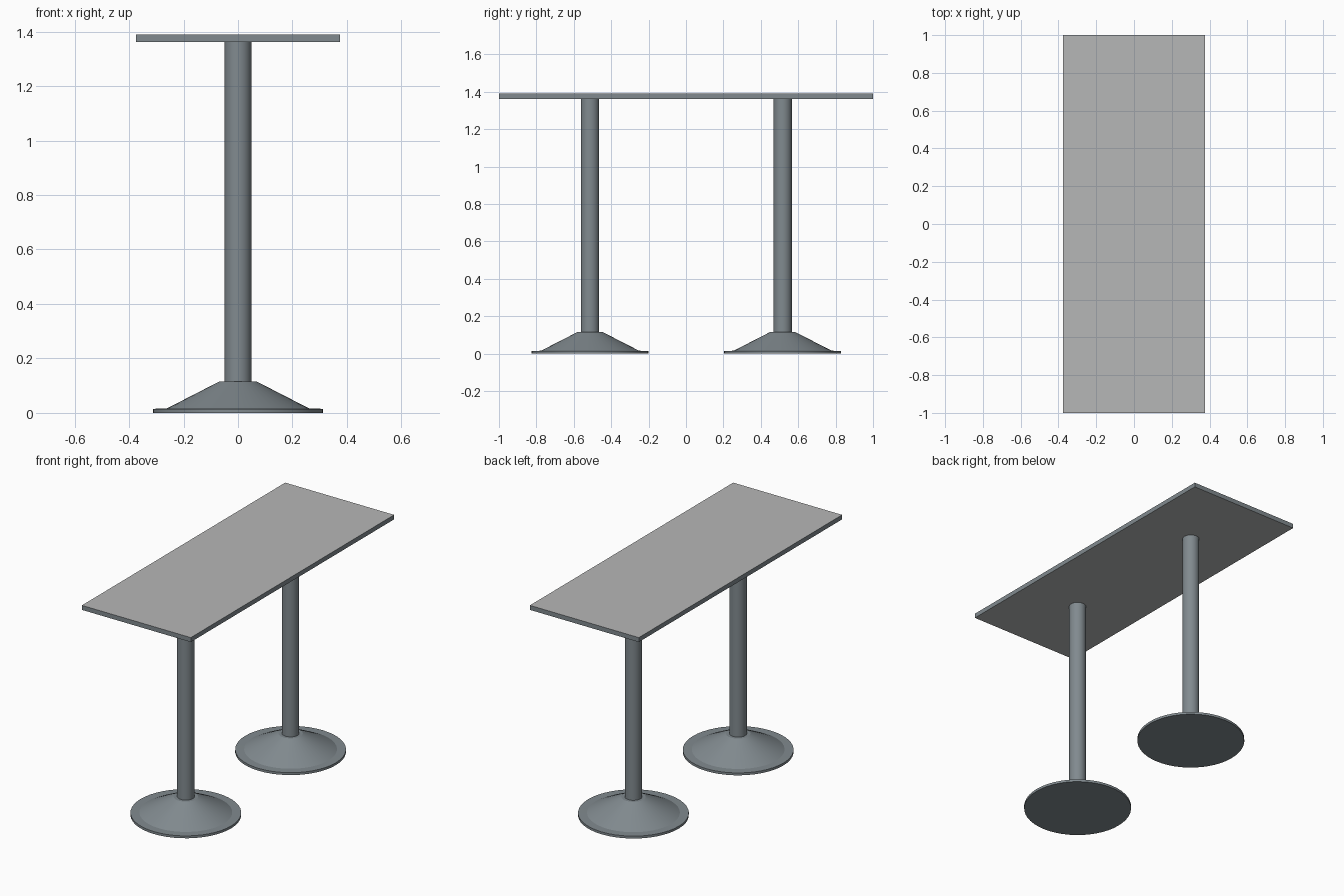
import bpy, bmesh, math

if "Cube" in bpy.data.objects:
    bpy.data.objects.remove(bpy.data.objects["Cube"])


def material(name, rgb):
    m = bpy.data.materials.new(name)
    m.diffuse_color = (*rgb, 1.0)
    m.use_nodes = True
    m.node_tree.nodes["Principled BSDF"].inputs["Base Color"].default_value = m.diffuse_color
    return m


metal = material("blue_grey_metal", (0.22, 0.255, 0.275))
board = material("light_grey_board", (0.47, 0.475, 0.475))


def new_object(name, bm, mats):
    mesh = bpy.data.meshes.new(name)
    bmesh.ops.recalc_face_normals(bm, faces=bm.faces)
    bm.to_mesh(mesh)
    bm.free()
    for m in mats:
        mesh.materials.append(m)
    obj = bpy.data.objects.new(name, mesh)
    bpy.context.collection.objects.link(obj)
    return obj


def lathe(name, profile, y, sides=48):
    """Closed solid of revolution from (radius, height) points."""
    bm = bmesh.new()
    rings = [[bm.verts.new((r * math.cos(2 * math.pi * i / sides),
                            y + r * math.sin(2 * math.pi * i / sides), z))
              for i in range(sides)] for r, z in profile]
    for a, b in zip(rings, rings[1:]):
        for i in range(sides):
            j = (i + 1) % sides
            bm.faces.new((a[i], a[j], b[j], b[i]))
    bm.faces.new(rings[0])
    bm.faces.new(rings[-1])
    obj = new_object(name, bm, [metal])
    bpy.ops.object.select_all(action='DESELECT')
    obj.select_set(True)
    bpy.context.view_layer.objects.active = obj
    bpy.ops.object.shade_smooth_by_angle(angle=math.radians(20))
    return obj


# Tabletop: light faces above and below, metal edge band
bm = bmesh.new()
bmesh.ops.create_cube(bm, size=1.0)
for v in bm.verts:
    v.co = (v.co.x * 0.75, v.co.y * 2.0, 1.376 + v.co.z * 0.028)
bm.normal_update()
for f in bm.faces:
    f.material_index = 0 if abs(f.normal.z) > 0.5 else 1
new_object("tabletop", bm, [board, metal])

# Two pedestals: flared round foot and column
for side, y in (("front", -0.513), ("back", 0.517)):
    lathe(side + "_foot", [(0.3125, 0.0), (0.3125, 0.015), (0.262, 0.016),
                           (0.069, 0.115)], y)
    lathe(side + "_column", [(0.049, 0.11), (0.049, 1.363)], y)
